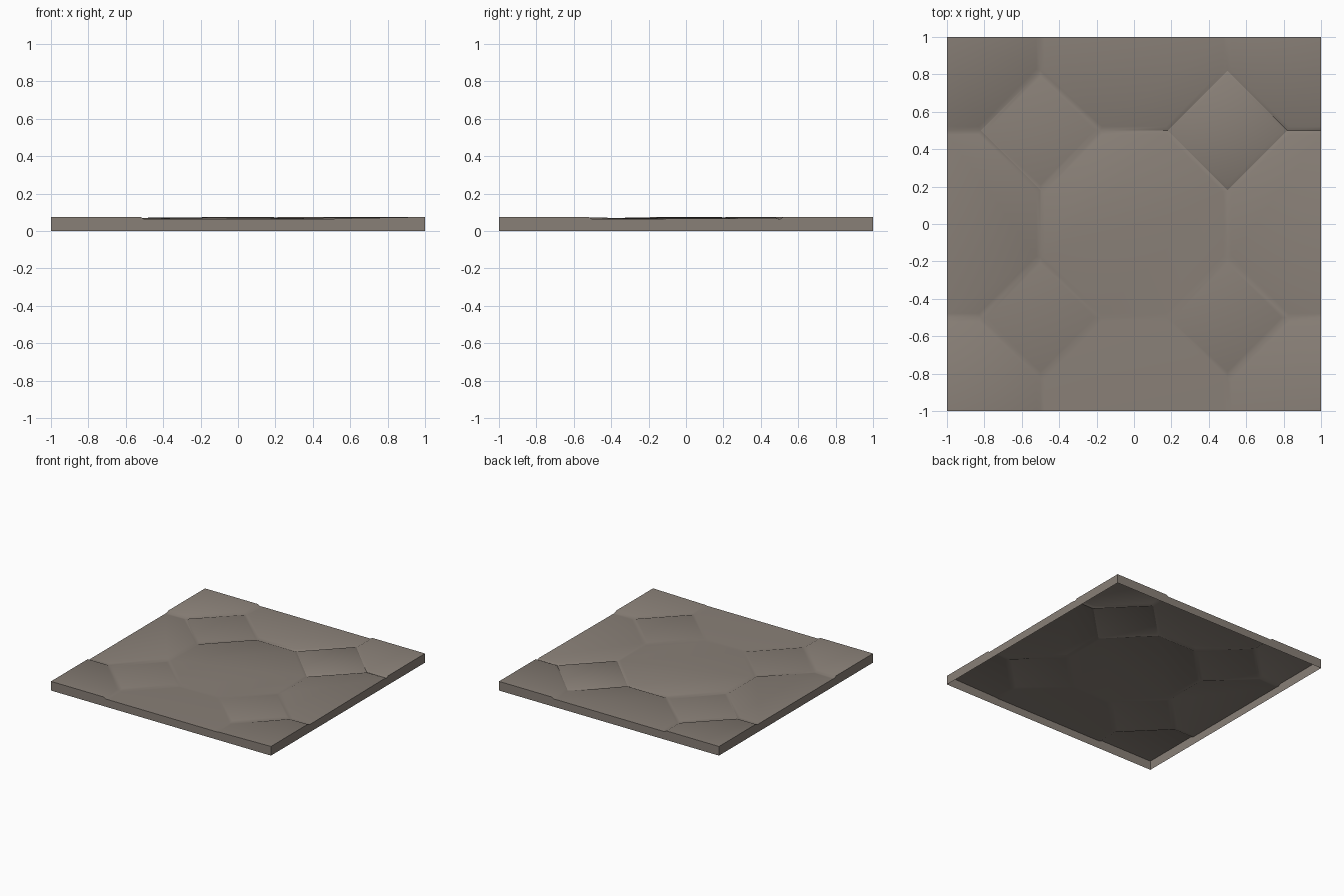
import bpy, bmesh
from mathutils import Vector

if "Cube" in bpy.data.objects:
    bpy.data.objects.remove(bpy.data.objects["Cube"])

LOW, HIGH, GAP = 0.063, 0.076, 0.022   # groove height, highest stone, groove half width
R = 0.32                               # half diagonal of a diamond stone

bm = bmesh.new()


def inset(points):
    """Pull each edge inwards by GAP, except edges on the slab border."""
    lines = []
    n = len(points)
    for i in range(n):
        a, b = Vector(points[i]), Vector(points[(i + 1) % n])
        d = (b - a).normalized()
        border = any(abs(a[k]) > 0.999 and abs(a[k] - b[k]) < 1e-5 for k in (0, 1))
        lines.append((a + Vector((-d.y, d.x)) * (0 if border else GAP), d))
    out = []
    for i in range(n):
        (p, d), (q, e) = lines[i - 1], lines[i]
        t = (q - p).cross(e) / d.cross(e)
        out.append(p + d * t)
    return out


def stone(points, h, gx=0, gy=0):
    """One stone: a slightly tilted top with sloping sides down to the groove."""
    area = sum(points[i - 1][0] * points[i][1] - points[i][0] * points[i - 1][1]
               for i in range(len(points)))
    if area < 0:
        points = points[::-1]
    n = len(points)
    cx = sum(p[0] for p in points) / n
    cy = sum(p[1] for p in points) / n
    lower = [bm.verts.new((x, y, LOW)) for x, y in points]
    upper = []
    for p in inset(points):
        z = h + gx * (p.x - cx) + gy * (p.y - cy)
        upper.append(bm.verts.new((p.x, p.y, min(HIGH, max(LOW, z)))))
    bm.faces.new(upper)
    for i in range(n):
        j = (i + 1) % n
        bm.faces.new((lower[i], lower[j], upper[j], upper[i]))


# diamond stones
for sx, sy, h, gx, gy in ((1, 1, .074, 0, 0), (-1, 1, .069, -.015, .004),
                          (1, -1, .069, .013, -.01), (-1, -1, .068, .008, -.01)):
    x, y = sx * .5, sy * .5
    stone([(x + R, y), (x, y + R), (x - R, y), (x, y - R)], h, gx, gy)

# corner stones
for sx, sy, h, gx in ((1, 1, .075, 0), (-1, 1, .075, 0), (-1, -1, .075, 0), (1, -1, .071, .018)):
    stone([(sx * a, sy * b) for a, b in
           ((1, 1), (.5, 1), (.5, .5 + R), (.5 + R, .5), (1, .5))], h, gx)

# half-octagon stones along the sides
half = [(1, -.5), (1, .5), (.5 + R, .5), (.5, .5 - R), (.5, R - .5), (.5 + R, -.5)]
stone(half, .069, -.012, .007)
stone([(-x, y) for x, y in half], .069, .02, 0)
stone([(y, x) for x, y in half], .069, 0, -.02)
stone([(y, -x) for x, y in half], .064, 0, .002)

# centre octagon stone
c = .5 - R
stone([(.5, -c), (.5, c), (c, .5), (-c, .5), (-.5, c), (-.5, -c), (-c, -.5), (c, -.5)],
      .068, -.006, .009)

# weld the stones, then drop the outer walls (underside stays open)
bmesh.ops.remove_doubles(bm, verts=bm.verts, dist=0.0005)
bmesh.ops.dissolve_degenerate(bm, edges=bm.edges, dist=0.0003)
rim = [e for e in bm.edges if e.is_boundary]
ext = bmesh.ops.extrude_edge_only(bm, edges=rim)
for v in ext["geom"]:
    if isinstance(v, bmesh.types.BMVert):
        v.co.z = 0
bmesh.ops.triangulate(bm, faces=[f for f in bm.faces if len(f.verts) > 4])
bmesh.ops.recalc_face_normals(bm, faces=bm.faces)
top = max(bm.faces, key=lambda f: f.calc_center_median().z)
if top.normal.z < 0:
    bmesh.ops.reverse_faces(bm, faces=bm.faces)

mesh = bpy.data.meshes.new("paving_slab")
bm.to_mesh(mesh)
bm.free()
slab = bpy.data.objects.new("paving_slab", mesh)
bpy.context.collection.objects.link(slab)

mat = bpy.data.materials.new("warm grey stone")
mat.diffuse_color = (0.25, 0.215, 0.185, 1)
mat.use_nodes = True
mat.node_tree.nodes["Principled BSDF"].inputs["Base Color"].default_value = mat.diffuse_color
mesh.materials.append(mat)

bpy.context.view_layer.objects.active = slab
slab.select_set(True)
bpy.ops.object.shade_smooth_by_angle(angle=0.65)
